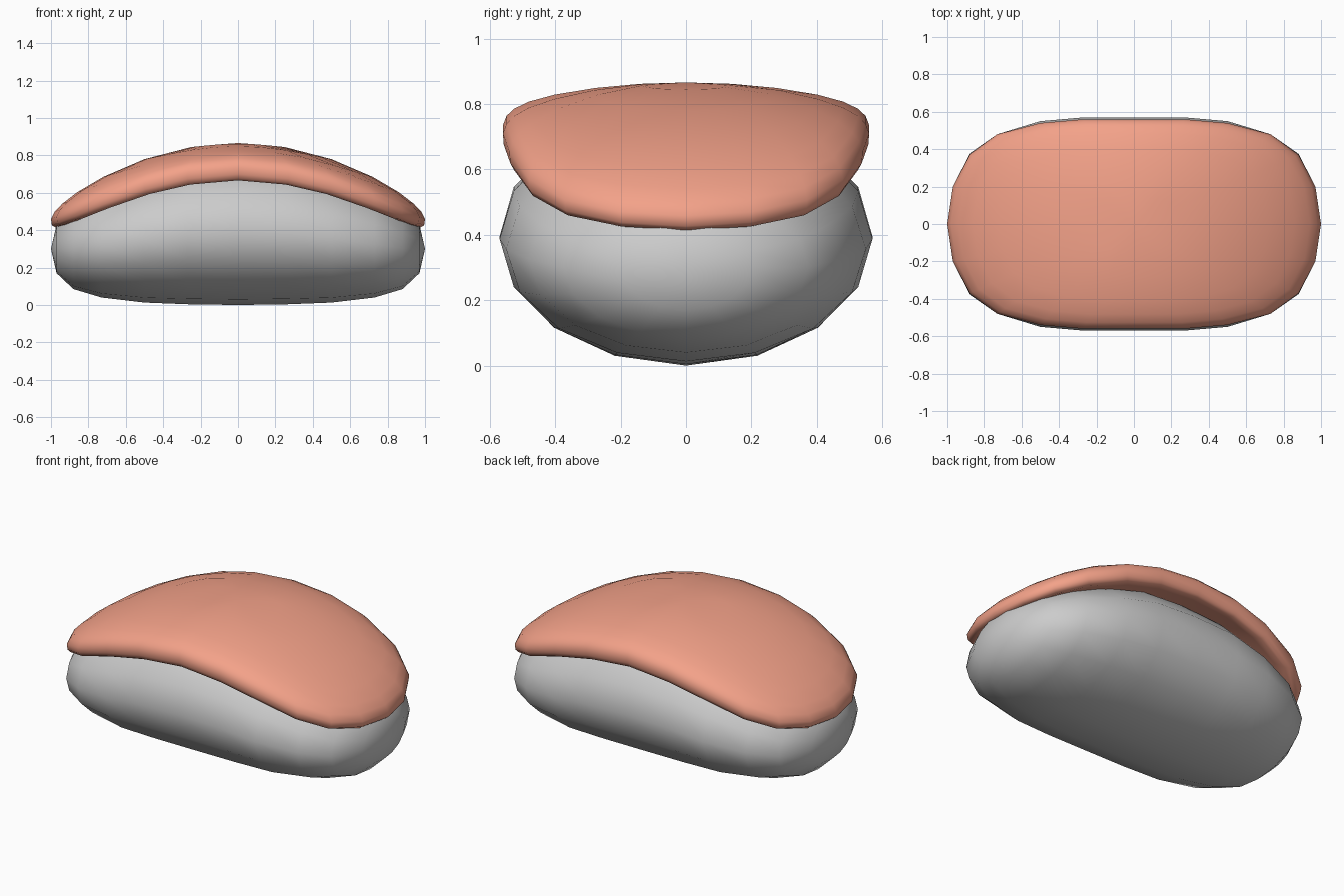
import bpy, bmesh, math

if "Cube" in bpy.data.objects:
    bpy.data.objects.remove(bpy.data.objects["Cube"])


def finish(name, bm):
    bmesh.ops.recalc_face_normals(bm, faces=bm.faces)
    mesh = bpy.data.meshes.new(name)
    bm.to_mesh(mesh)
    bm.free()
    for p in mesh.polygons:
        p.use_smooth = True
    obj = bpy.data.objects.new(name, mesh)
    bpy.context.collection.objects.link(obj)
    return obj


def skin(name, start, loops, end):
    """Bridge closed loops of points, with a pole at each end."""
    bm = bmesh.new()
    rings = [[bm.verts.new(p) for p in loop] for loop in loops]
    a, b = bm.verts.new(start), bm.verts.new(end)
    n = len(rings[0])
    for i in range(n):
        j = (i + 1) % n
        bm.faces.new((a, rings[0][i], rings[0][j]))
        bm.faces.new((b, rings[-1][j], rings[-1][i]))
        for r, s in zip(rings, rings[1:]):
            bm.faces.new((r[i], s[i], s[j], r[j]))
    return finish(name, bm)


# Rice block: 16-sided sections along x (x, half width, bottom, top)
half = [(0, .57, 0, .79), (.27, .57, .004, .77), (.5, .55, .013, .70),
        (.73, .48, .04, .61), (.88, .375, .085, .52), (.97, .2, .17, .43)]
stations = [(-x, w, lo, hi) for x, w, lo, hi in half[:0:-1]] + half


def section(x, w, lo, hi):
    mid, h = (lo + hi) / 2 , (hi - lo) / 2
    return [(x, w * math.cos(k * math.pi / 8), mid + h * math.sin(k * math.pi / 8))
            for k in range(16)]


skin("rice_block", (-1, 0, .3), [section(*s) for s in stations], (1, 0, .3))

# Draped fish slice: concentric rings of a rounded outline, arched downwards
quarter = [(1, 0), (.97, .2), (.88, .37), (.73, .48), (.5, .54), (.27, .56)]
outline = (quarter + [(0, .56)] + [(-x, y) for x, y in quarter[:0:-1]])
outline += [(-x, -y) for x, y in outline + [(-1, 0)]][:12]


def arch(x, y):
    return .866 - .345 * x * x - .22 * y * y


def ring(r, drop):
    return [(x * r, y * r, arch(x * r, y * r) - drop) for x, y in outline]


# (ring scale, drop below the arch): top, rounded rim, underside
rim = [(.25, 0), (.5, 0), (.72, .002), (.86, .008), (.94, .02), (.98, .036),
       (1, .062), (.995, .098), (.975, .124), (.945, .138), (.88, .142), (.6, .14)]
slice_obj = skin("fish_slice", (0, 0, .866), [ring(*r) for r in rim], (0, 0, .73))
mat = bpy.data.materials.new("salmon_red")
mat.diffuse_color = (.9, .36, .25, 1)
mat.use_nodes = True
mat.node_tree.nodes["Principled BSDF"].inputs["Base Color"].default_value = mat.diffuse_color
slice_obj.data.materials.append(mat)
